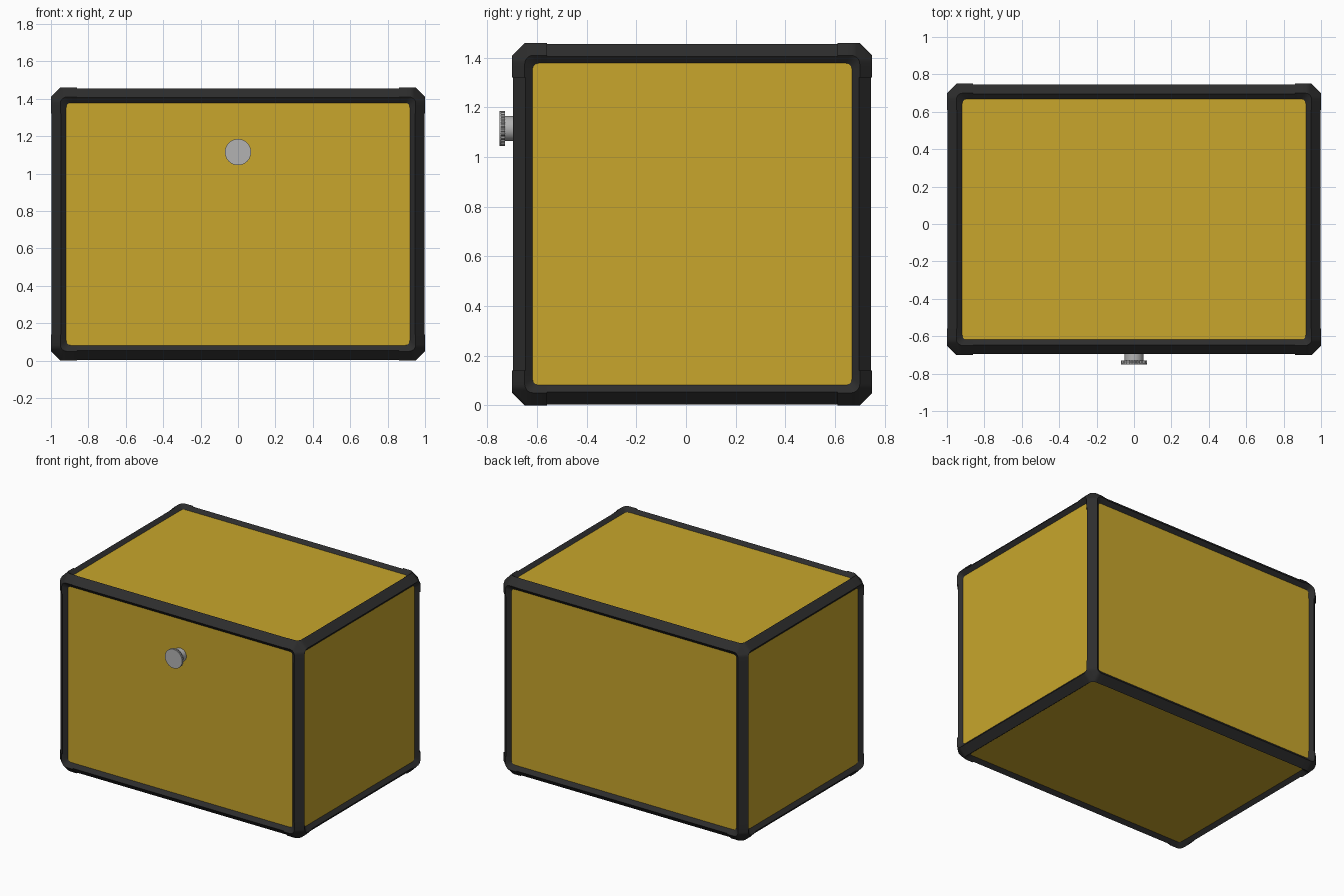
import bpy, bmesh, math
from mathutils import Vector, Matrix

old = bpy.data.objects.get("Cube")
if old:
    bpy.data.objects.remove(old, do_unlink=True)

HALF = Vector((1.0, 0.725, 0.73))     # half size of the case
CENTRE = Vector((0, 0.025, 0.73))
CHAMFER, RIM, RECESS, SEAM = 0.05, 0.084, 0.027, 0.14


def material(name, rgb, rough=0.6):
    m = bpy.data.materials.new(name)
    m.use_nodes = True
    m.diffuse_color = (*rgb, 1)
    bsdf = m.node_tree.nodes["Principled BSDF"]
    bsdf.inputs["Base Color"].default_value = (*rgb, 1)
    bsdf.inputs["Roughness"].default_value = rough
    return m


yellow = material("yellow panel", (0.578, 0.381, 0.025))
black = material("black frame", (0.026, 0.026, 0.026))
grey = material("grey metal", (0.45, 0.45, 0.45))


def make(name, bm, mat, loc, smooth=None):
    mesh = bpy.data.meshes.new(name)
    bm.to_mesh(mesh)
    bm.free()
    mesh.materials.append(mat)
    if smooth:
        mesh.shade_smooth()
        mesh.set_sharp_from_angle(angle=math.radians(smooth))
    ob = bpy.data.objects.new(name, mesh)
    ob.location = loc
    bpy.context.collection.objects.link(ob)
    return ob


def rounded_loop(bm, axis, side, height, inset, radius, half, seg=5):
    """Rounded rectangle of vertices on one side of the case."""
    u, v = (axis + 1) % 3, (axis + 2) % 3
    verts = []
    for k, (su, sv) in enumerate(((1, 1), (-1, 1), (-1, -1), (1, -1))):
        for i in range(seg + 1):
            a = (k + i / seg) * math.pi / 2
            p = Vector()
            p[axis] = side * height
            p[u] = su * (half[u] - inset - radius) + radius * math.cos(a)
            p[v] = sv * (half[v] - inset - radius) + radius * math.sin(a)
            verts.append(bm.verts.new(p))
    return verts


def frame_shell(shrink):
    """Chamfered edge frame with slopes running down to the panels."""
    bm = bmesh.new()
    half = HALF - Vector((shrink,) * 3)
    sides = [(a, s) for a in range(3) for s in (-1, 1)]
    ridges = [rounded_loop(bm, a, s, half[a], CHAMFER, 0.035, half) for a, s in sides]
    bmesh.ops.convex_hull(bm, input=bm.verts[:])
    bm.normal_update()
    flat = [f for f in bm.faces if max(abs(c) for c in f.normal) > 0.999]
    bmesh.ops.delete(bm, geom=flat, context='FACES_ONLY')
    bmesh.ops.delete(bm, geom=[e for e in bm.edges if e.is_wire], context='EDGES')
    for (a, s), ridge in zip(sides, ridges):
        inner = rounded_loop(bm, a, s, HALF[a] - RECESS - 0.002, RIM - shrink, 0.025, half)
        n = len(ridge)
        for i in range(n):
            j = (i + 1) % n
            bm.faces.new((ridge[i], ridge[j], inner[j], inner[i]))
    bmesh.ops.recalc_face_normals(bm, faces=bm.faces[:])
    return bm


# Edge bars
make("edge_bars", frame_shell(0.004), black, CENTRE)

# Corner guards: one octant of the full-size frame, mirrored
bm = frame_shell(0.0)
for axis in range(3):
    normal, point = Vector(), Vector()
    normal[axis], point[axis] = 1, HALF[axis] - SEAM
    bmesh.ops.bisect_plane(bm, geom=bm.verts[:] + bm.edges[:] + bm.faces[:],
                           plane_co=point, plane_no=normal, clear_inner=True)
corners = make("corner_guards", bm, black, CENTRE, smooth=40)
mirror = corners.modifiers.new("mirror", 'MIRROR')
mirror.use_axis = (True, True, True)

# Panel body
bm = bmesh.new()
bmesh.ops.create_cube(bm, size=2)
bmesh.ops.scale(bm, vec=HALF - Vector((RECESS,) * 3), verts=bm.verts[:])
bmesh.ops.bevel(bm, geom=bm.edges[:], offset=0.05, segments=1, affect='EDGES')
make("panel_body", bm, yellow, CENTRE)


# Front knob
def disc(name, radius, y_front, y_back, sides=48, notch=0.0):
    bm = bmesh.new()
    depth = y_back - y_front
    bmesh.ops.create_cone(bm, cap_ends=True, segments=sides, radius1=radius,
                          radius2=radius, depth=depth,
                          matrix=Matrix.Rotation(math.pi / 2, 4, 'X'))
    if notch:   # pull in every second pair of rim points to knurl the edge
        for v in bm.verts:
            step = round(math.atan2(v.co.z, v.co.x) / (2 * math.pi) * sides)
            if step % 4 < 2:
                v.co.x *= 1 - notch
                v.co.z *= 1 - notch
    make(name, bm, grey, (0, (y_front + y_back) / 2, 1.115), smooth=None if notch else 30)


disc("knob_cap", 0.07, -0.752, -0.746)
disc("knob_grip", 0.07, -0.746, -0.73, sides=96, notch=0.06)
disc("knob_collar", 0.05, -0.73, -0.66)
